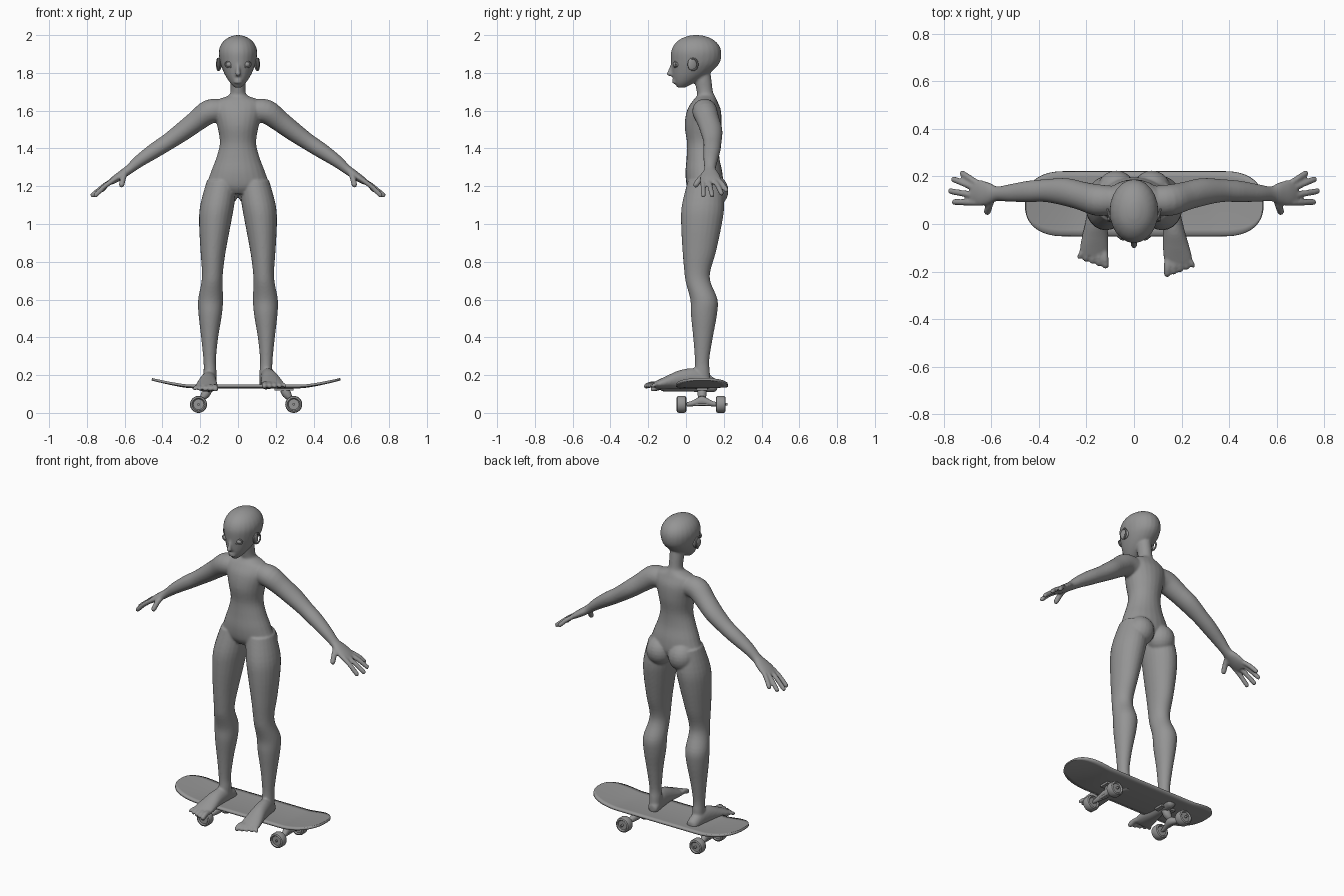
import bpy, bmesh
from math import sin, cos, pi
from mathutils import Vector as V, Matrix

cube = bpy.data.objects.get("Cube")
if cube:
    bpy.data.objects.remove(cube)

grey = bpy.data.materials.new("clay grey")
grey.use_nodes = True
colour = (0.3, 0.3, 0.3, 1)
grey.diffuse_color = colour
grey.node_tree.nodes["Principled BSDF"].inputs["Base Color"].default_value = colour


def finish(name, bm):
    bmesh.ops.recalc_face_normals(bm, faces=bm.faces)
    mesh = bpy.data.meshes.new(name)
    bm.to_mesh(mesh)
    bm.free()
    mesh.materials.append(grey)
    ob = bpy.data.objects.new(name, mesh)
    bpy.context.collection.objects.link(ob)
    bpy.ops.object.select_all(action='DESELECT')
    ob.select_set(True)
    bpy.context.view_layer.objects.active = ob
    bpy.ops.object.shade_smooth_by_angle(angle=0.7)
    return ob


def spline(points, steps):
    out = []
    for i in range(len(points) - 1):
        p = [points[min(max(k, 0), len(points) - 1)] for k in (i - 1, i, i + 1, i + 2)]
        for s in range(steps):
            t = s / steps
            out.append([b + t / 2 * (c - a + t * (2*a - 5*b + 4*c - d + t * (3*(b - c) + d - a)))
                        for a, b, c, d in zip(*p)])
    return out + [list(points[-1])]


def loft(bm, stations, ref, axis=None, steps=4, sides=24):
    """Elliptical rings (x, y, z, radius along ref, radius across) along a path."""
    pts = spline(stations, steps)
    rings = []
    for i, (x, y, z, a, b) in enumerate(pts):
        t = V(axis) if axis else (V(pts[min(i + 1, len(pts) - 1)][:3]) - V(pts[max(i - 1, 0)][:3])).normalized()
        u = (V(ref) - t * t.dot(V(ref))).normalized()
        v = t.cross(u)
        rings.append([bm.verts.new(V((x, y, z)) + u * a * cos(k * 2*pi / sides) + v * b * sin(k * 2*pi / sides))
                      for k in range(sides)])
    for r, q in zip(rings, rings[1:]):
        for k in range(sides):
            bm.faces.new((r[k], r[(k + 1) % sides], q[(k + 1) % sides], q[k]))
    bm.faces.new(rings[0][::-1])
    bm.faces.new(rings[-1])


def ball(bm, centre, size, turn=0):
    m = Matrix.Translation(centre) @ Matrix.Rotation(turn, 4, 'Z') @ Matrix.Diagonal((*size, 1))
    bmesh.ops.create_uvsphere(bm, u_segments=20, v_segments=12, radius=1, matrix=m)


def digit(bm, a, b, r):
    """Rounded finger or toe from a to b."""
    a, b = V(a), V(b)
    mid = a.lerp(b, 0.5) + V((0, 0, r * 0.4))
    tip = b + (b - a).normalized() * r * 0.7
    loft(bm, [(*a, r, r), (*mid, r, r), (*b, r * .95, r * .95), (*tip, r * .4, r * .4)],
         (0, 1, 0) if abs(b.x - a.x) > abs(b.y - a.y) else (1, 0, 0), sides=12)


X, Y, Z = (1, 0, 0), (0, 1, 0), (0, 0, 1)
body = bmesh.new()

# Torso and neck
loft(body, [(0, .1, 1.16, .08, .07), (0, .1, 1.2, .16, .095), (0, .095, 1.27, .145, .098),
            (0, .09, 1.35, .115, .087), (0, .09, 1.43, .096, .085), (0, .09, 1.52, .11, .097),
            (0, .095, 1.6, .13, .09), (0, .1, 1.65, .12, .066), (0, .105, 1.678, .055, .048),
            (0, .1, 1.7, .04, .043), (0, .09, 1.76, .04, .045), (0, .085, 1.8, .04, .045)], X, Z)

# Head with nose, lips and brow
loft(body, [(0, -.025, 1.722, .016, .02), (0, -.01, 1.745, .04, .05), (0, .015, 1.78, .064, .085),
            (0, .038, 1.82, .083, .113), (0, .051, 1.86, .096, .13), (0, .054, 1.91, .102, .133),
            (0, .055, 1.95, .09, .117), (0, .055, 1.98, .063, .083), (0, .055, 1.996, .028, .04),
            (0, .055, 2.0, .006, .008)], X, Z)
loft(body, [(0, -.068, 1.85, .008, .012), (0, -.08, 1.815, .011, .013), (0, -.089, 1.793, .014, .015),
            (0, -.075, 1.782, .01, .01)], X, Z)
for z in (1.762, 1.75):
    ball(body, (0, -.06, z), (.022, .014, .007))

for s in (1, -1):
    # Legs and buttocks
    loft(body, [(s * x, y, z, a, b) for x, y, z, a, b in (
        (.085, .1, 1.23, .08, .09), (.11, .09, 1.1, .09, .112), (.122, .082, 1.0, .084, .108),
        (.132, .07, .85, .066, .088), (.135, .06, .75, .056, .069), (.138, .065, .69, .056, .066),
        (.145, .095, .6, .066, .072), (.147, .095, .52, .062, .069), (.15, .09, .4, .045, .052),
        (.15, .085, .28, .033, .038), (.148, .085, .22, .034, .041), (.148, .085, .16, .034, .045))], X, Z)
    ball(body, (s * .075, .145, 1.175), (.08, .08, .085))

    # Feet: the left one sits slightly forward
    shift, dz, lean = (0, 0, .045) if s > 0 else (.035, -.015, .025)
    foot = lambda x, y, z: (s * (.148 + x) + s * lean * (.1 - y) / .3, y + shift, z + dz)
    loft(body, [(*foot(0, y, z), a, b) for y, z, a, b in (
        (.132, .162, .015, .018), (.115, .162, .033, .037), (.05, .18, .039, .055),
        (-.03, .177, .046, .05), (-.09, .165, .055, .037), (-.14, .153, .06, .025),
        (-.165, .148, .052, .018))], X, Y)
    for i in range(5):
        x = -.048 + i * .025
        digit(body, foot(x * .9, -.145, .151), foot(x * 1.15, -.212 + .009 * i, .142), .0155 - i * .0012)

    # Arms and palms
    loft(body, [(s * x, y, z, a, b) for x, y, z, a, b in (
        (.08, .1, 1.6, .06, .06), (.15, .1, 1.595, .066, .064), (.22, .118, 1.545, .06, .056),
        (.29, .135, 1.492, .058, .051), (.37, .14, 1.435, .048, .044), (.44, .137, 1.39, .045, .041),
        (.52, .13, 1.335, .037, .033), (.575, .127, 1.29, .031, .025), (.61, .128, 1.265, .046, .023),
        (.65, .13, 1.238, .055, .02), (.68, .132, 1.218, .048, .014))], Y)

    # Fingers and thumb
    for y, tx, ty, tz in ((.173, .722, .213, 1.178), (.148, .758, .188, 1.162),
                          (.118, .77, .138, 1.152), (.09, .755, .092, 1.152)):
        digit(body, (s * .66, y, 1.232), (s * tx, ty, tz), .0135)
    digit(body, (s * .6, .1, 1.262), (s * .617, .05, 1.205), .0155)

ob = finish("body", body)
remesh = ob.modifiers.new("blend", 'REMESH')
remesh.mode = 'VOXEL'
remesh.voxel_size = .0065
remesh.use_smooth_shade = True
soften = ob.modifiers.new("soften", 'SMOOTH')
soften.factor = .5
soften.iterations = 4

# Eyes, eyelids and ears
for s, side in ((1, "left"), (-1, "right")):
    bm = bmesh.new()
    ball(bm, (s * .046, -.05, 1.845), (.019, .019, .017))
    finish(side + "_eye", bm)
    bm = bmesh.new()
    loop = [(s * (.046 + .021 * cos(k * pi / 8)), -.06 + .006 * cos(k * pi / 8),
             1.845 + .016 * sin(k * pi / 8), .004, .004) for k in range(17)]
    loft(bm, loop, Y, steps=1, sides=8)
    finish(side + "_eyelid", bm)
    bm = bmesh.new()
    ball(bm, (s * .1, .035, 1.845), (.01, .027, .034), s * .35)
    rim = [(s * (.105 + .006 * cos(k)), .037 + .024 * cos(k), 1.845 + .031 * sin(k), .005, .005)
           for k in [j * pi / 8 for j in range(17)]]
    loft(bm, rim, X, steps=1, sides=8)
    finish(side + "_ear", bm)

# Deck: flat middle, kicked ends, rounded corners, slight concave
CX, CY = .043, .085
bm = bmesh.new()
cols, rows = 48, 10
grid = []
for i in range(cols + 1):
    d = -.4975 * cos(pi * i / cols)
    end = max(0, abs(d) - .33) / .168
    half = .136 * max(1 - end ** 2.4, .002) ** (1 / 2.4)
    kick = max(0, abs(d) - .29) / .21
    grid.append([bm.verts.new((CX + d, CY + half * v, .143 + .042 * kick ** 1.3 + .006 * v * v * (1 - min(kick, 1))))
                 for v in [2 * j / rows - 1 for j in range(rows + 1)]])
for a, b in zip(grid, grid[1:]):
    for j in range(rows):
        bm.faces.new((a[j], b[j], b[j + 1], a[j + 1]))
deck = finish("deck", bm)
solid = deck.modifiers.new("thickness", 'SOLIDIFY')
solid.thickness = .013
solid.offset = -1

# Trucks and wheels
for s, side in ((1, "left"), (-1, "right")):
    wx, wz, tx = CX + s * .252, .045, CX + s * .2
    bm = bmesh.new()
    bmesh.ops.create_cube(bm, size=1, matrix=Matrix.Translation((tx, CY, .125)) @ Matrix.Diagonal((.1, .06, .014, 1)))
    loft(bm, [(tx, CY, .125, .022, .022), (tx + s * .015, CY, .1, .024, .024),
              (tx + s * .03, CY, .08, .016, .02)], X, steps=2, sides=16)
    loft(bm, [(wx, CY - .08, wz, .011, .011), (wx - s * .004, CY - .05, wz + .005, .015, .015),
              (wx - s * .014, CY, wz + .018, .022, .026), (wx - s * .004, CY + .05, wz + .005, .015, .015),
              (wx, CY + .08, wz, .011, .011)], X, Y, sides=16)
    loft(bm, [(wx, CY - .135, wz, .007, .007), (wx, CY + .135, wz, .007, .007)], X, Y, steps=1, sides=12)
    finish(side + "_truck", bm)
    for e in (-1, 1):
        bm = bmesh.new()
        loft(bm, [(wx, CY - .005 + e * (.104 + o), wz, r, r) for o, r in (
            (-.018, .022), (-.018, .028), (-.026, .034), (-.022, .042), (-.014, .045), (.014, .045),
            (.022, .042), (.026, .034), (.018, .028), (.018, .022))], X, Y, steps=1, sides=32)
        finish(side + ("_front_wheel" if e < 0 else "_back_wheel"), bm)
